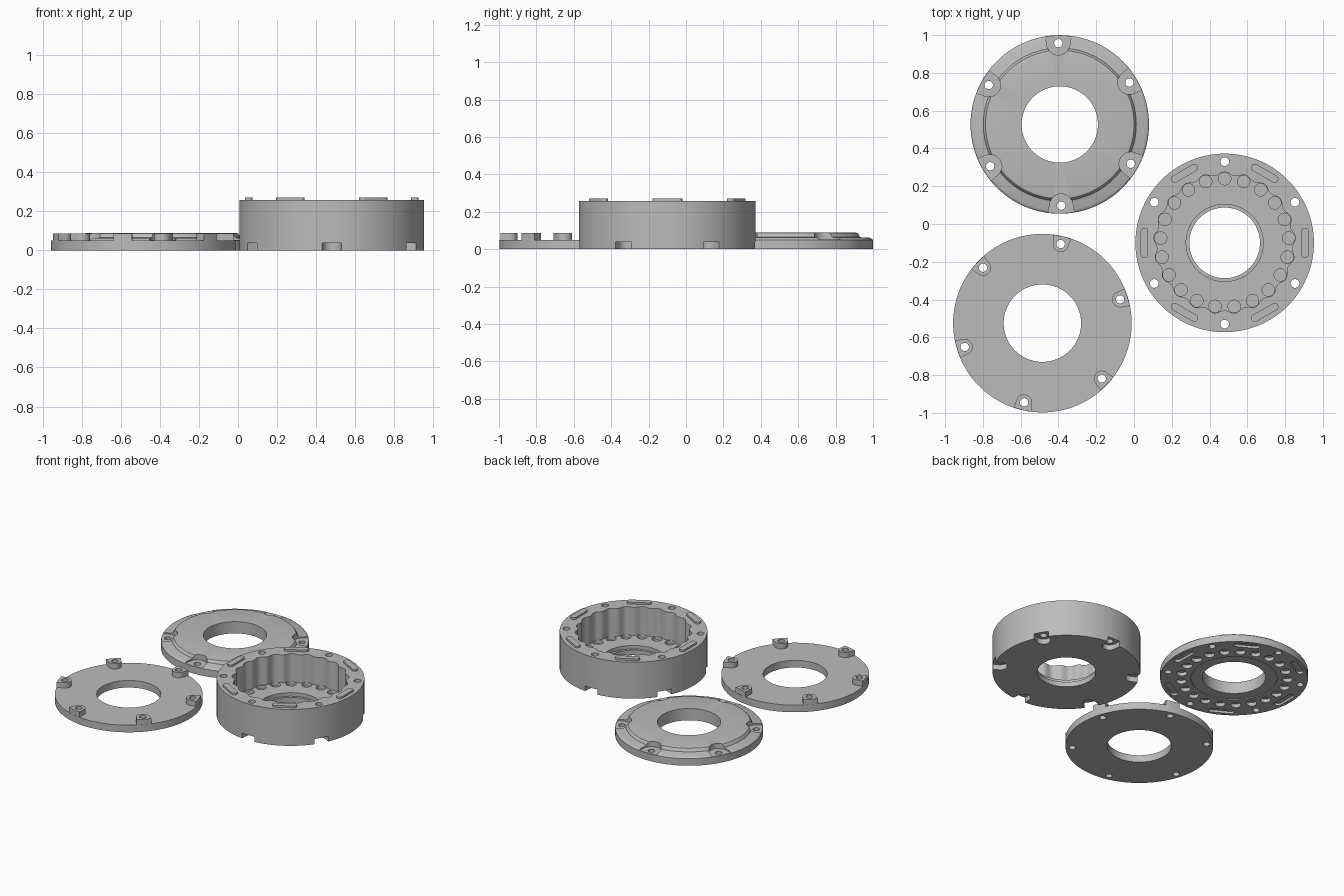
import bpy, bmesh
from math import sin, cos, pi, radians, asin

if "Cube" in bpy.data.objects:
    bpy.data.objects.remove(bpy.data.objects["Cube"])

R = 0.4725        # outer radius of every part
SCREW_R = 0.43    # screw circle
PIN_R = 0.34      # roller pin circle
PINS = 21

grey = bpy.data.materials.new("plain_grey")
grey.use_nodes = True
grey.diffuse_color = (0.5, 0.5, 0.5, 1)
grey.node_tree.nodes["Principled BSDF"].inputs["Base Color"].default_value = (0.5, 0.5, 0.5, 1)


def make_object(name, bm):
    bmesh.ops.recalc_face_normals(bm, faces=bm.faces)
    mesh = bpy.data.meshes.new(name)
    bm.to_mesh(mesh)
    bm.free()
    mesh.materials.append(grey)
    ob = bpy.data.objects.new(name, mesh)
    bpy.context.collection.objects.link(ob)
    return ob


def lathe(name, profile, n=128):
    """Closed (radius, height) profile turned round z."""
    bm = bmesh.new()
    rings = [[bm.verts.new((r * cos(2 * pi * i / n), r * sin(2 * pi * i / n), z))
              for r, z in profile] for i in range(n)]
    m = len(profile)
    for i in range(n):
        a, b = rings[i], rings[(i + 1) % n]
        for j in range(m):
            k = (j + 1) % m
            bm.faces.new((a[j], b[j], b[k], a[k]))
    return make_object(name, bm)


def prisms(name, outlines, z0, z1):
    """Extrude flat outlines between two heights."""
    bm = bmesh.new()
    for pts in outlines:
        low = [bm.verts.new((x, y, z0)) for x, y in pts]
        top = [bm.verts.new((x, y, z1)) for x, y in pts]
        bm.faces.new(low)
        bm.faces.new(top)
        for i in range(len(pts)):
            j = (i + 1) % len(pts)
            bm.faces.new((low[i], low[j], top[j], top[i]))
    return make_object(name, bm)


def arc(cx, cy, r, a0, a1, n):
    return [(cx + r * cos(a0 + (a1 - a0) * i / n), cy + r * sin(a0 + (a1 - a0) * i / n))
            for i in range(n + 1)]


def around(outline, count, start):
    """Copies of an outline turned about the origin."""
    copies = []
    for i in range(count):
        a = radians(start) + 2 * pi * i / count
        copies.append([(x * cos(a) - y * sin(a), x * sin(a) + y * cos(a)) for x, y in outline])
    return copies


def circle(r, cx=0.0, n=32):
    return arc(cx, 0, r, 0, 2 * pi, n)[:-1]


def lug(w, rim_w, rim):
    """U outline: round inward end, open to the rim."""
    a = asin(rim_w / rim)
    return arc(SCREW_R, 0, w, pi / 2, 3 * pi / 2, 20) + arc(0, 0, rim, -a, a, 10)


def slot(half_len, w, r=0.425):
    return arc(r, half_len, w, 0, pi, 12) + arc(r, -half_len, w, pi, 2 * pi, 12)


def combine(ob, tool, operation="DIFFERENCE"):
    mod = ob.modifiers.new("cut", "BOOLEAN")
    mod.operation = operation
    mod.solver = "EXACT"
    mod.object = tool
    bpy.ops.object.select_all(action="DESELECT")
    bpy.context.view_layer.objects.active = ob
    ob.select_set(True)
    bpy.ops.object.modifier_apply(modifier=mod.name)
    bpy.data.objects.remove(tool)


def finish(ob, x, y):
    bpy.ops.object.select_all(action="DESELECT")
    bpy.context.view_layer.objects.active = ob
    ob.select_set(True)
    bpy.ops.object.shade_smooth_by_angle(angle=radians(28))
    ob.location = (x, y, 0)


# Domed cover: stepped rim, open screw pockets, pin and key sockets below
cover = lathe("domed_cover", [(0.202, 0), (R, 0), (R, 0.05), (0.468, 0.056), (0.458, 0.061),
                              (0.415, 0.062), (0.405, 0.066), (0.4, 0.078),
                              (0.393, 0.086), (0.38, 0.089), (0.202, 0.089)])
combine(cover, prisms("pocket_cutter", around(lug(0.062, 0.078, 0.52), 6, 31), 0.052, 0.2))
combine(cover, prisms("screw_cutter", around(circle(0.022, SCREW_R), 6, 31), -0.1, 0.2))
combine(cover, prisms("pin_cutter", around(circle(0.033, PIN_R), PINS, 91), -0.1, 0.025))
combine(cover, prisms("key_cutter", around(slot(0.06, 0.023), 6, 1), -0.1, 0.016))
combine(cover, prisms("recess_cutter", [circle(0.275, n=96)], -0.1, 0.006))
finish(cover, -0.393, 0.527)

# Flat end plate with raised screw lugs
plate = lathe("end_plate", [(0.205, 0), (R, 0), (R, 0.05), (0.205, 0.05)])
combine(plate, prisms("lug_blocks", around(lug(0.042, 0.048, R - 0.001), 6, 17), 0.03, 0.087), "UNION")
combine(plate, prisms("screw_cutter", around(circle(0.022, SCREW_R), 6, 17), -0.1, 0.2))
finish(plate, -0.485, -0.525)

# Housing: scalloped bore, pin sockets in the floor, stepped centre hole
housing = lathe("ring_housing", [(0.187, 0), (R, 0), (R, 0.257), (0.3, 0.257), (0.3, 0.06),
                                 (0.204, 0.06), (0.204, 0.035), (0.187, 0.035)])
steps = PINS * 12
bore = []
for i in range(steps):
    t = 2 * pi * i / steps
    r = 0.366 + 0.009 * cos(PINS * t)
    bore.append((r * cos(t + pi / 2), r * sin(t + pi / 2)))
combine(housing, prisms("bore_cutter", [bore], 0.06, 0.4))
combine(housing, prisms("pin_cutter", around(circle(0.033, PIN_R), PINS, 90), 0.036, 0.1))
combine(housing, prisms("notch_cutter", around(lug(0.046, 0.052, 0.52), 6, 30), -0.1, 0.037))
combine(housing, prisms("screw_cutter", around(circle(0.023, SCREW_R), 6, 30), -0.1, 0.4))
combine(housing, prisms("locating_keys", around(slot(0.06, 0.02), 6, 0), 0.24, 0.27), "UNION")
finish(housing, 0.48, -0.1)
